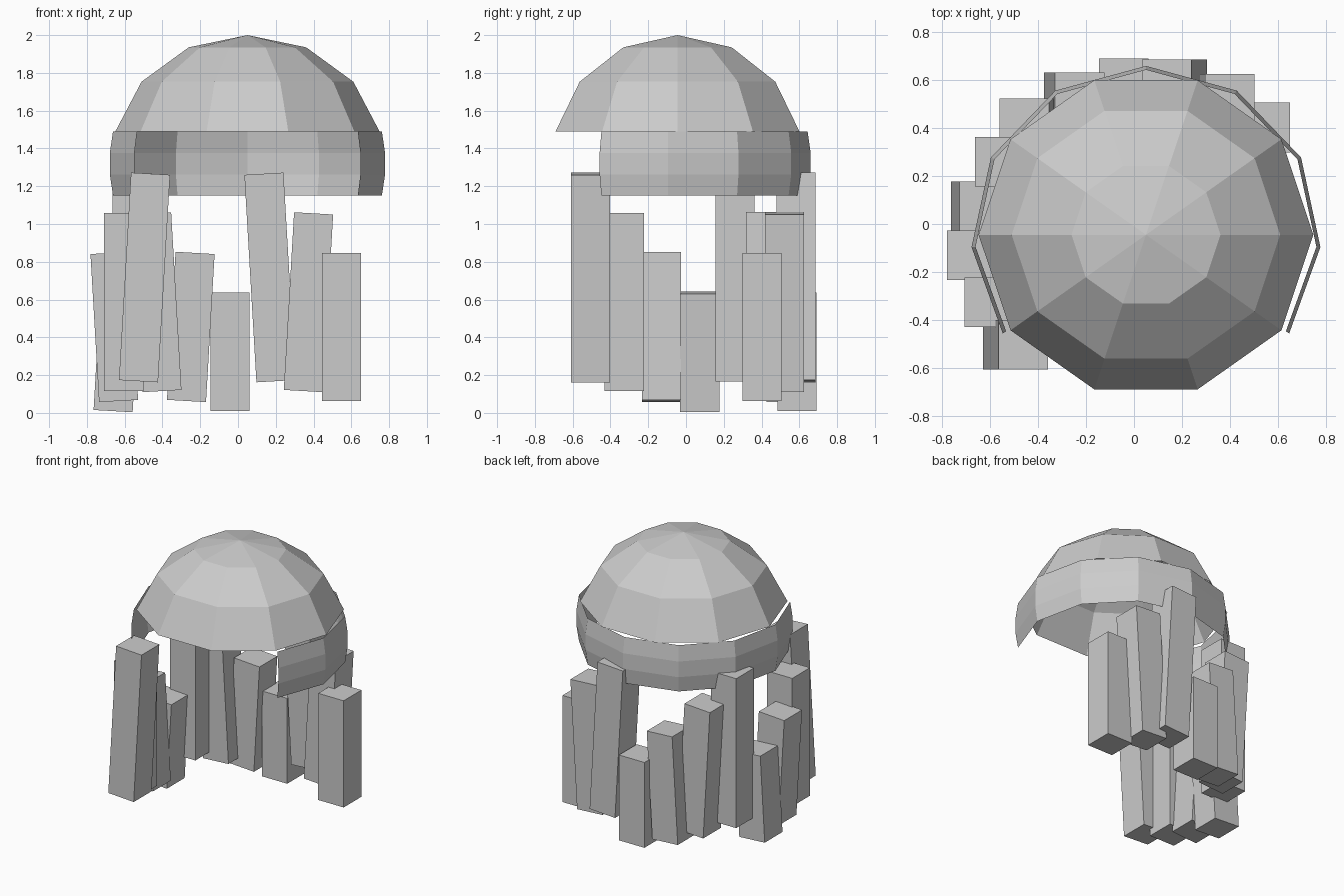
import bpy, bmesh
from math import sin, cos, pi, radians

if "Cube" in bpy.data.objects:
    bpy.data.objects.remove(bpy.data.objects["Cube"])


def lofted(name, rings, closed=False, apex=None):
    """Skin a stack of point rings with flat quads, optionally meeting at an apex."""
    bm = bmesh.new()
    rows = [[bm.verts.new(p) for p in ring] for ring in rings]
    n = len(rows[0])
    spans = range(n if closed else n - 1)
    for low, high in zip(rows, rows[1:]):
        for i in spans:
            j = (i + 1) % n
            bm.faces.new((low[i], low[j], high[j], high[i]))
    if apex:
        tip = bm.verts.new(apex)
        for i in spans:
            bm.faces.new((rows[-1][i], rows[-1][(i + 1) % n], tip))
    mesh = bpy.data.meshes.new(name)
    bm.to_mesh(mesh)
    bm.free()
    obj = bpy.data.objects.new(name, mesh)
    bpy.context.collection.objects.link(obj)
    return obj


# Ten-sided open dome cap
CX, CY = 0.05, -0.045
dome_rings = []
for k in (3, 2, 1):
    t = k * pi / 7
    dome_rings.append([(CX + 0.717 * sin(t) * cos(a * pi / 5),
                        CY + 0.696 * sin(t) * sin(a * pi / 5),
                        1.345 + 0.655 * cos(t)) for a in range(10)])
lofted("dome_cap", dome_rings, closed=True, apex=(CX, CY, 2.0))

# Bulging band wrapped round the back and sides, open at the front
band_rings = []
for z, s in ((1.15, 0.977), (1.262, 1.0), (1.377, 1.0), (1.49, 0.977)):
    ring = []
    for i in range(9):
        a = radians(-35 + i * 31.25)
        ring.append((CX + 0.73 * s * cos(a), -0.05 + 0.71 * s * sin(a), z))
    band_rings.append(ring)
lofted("back_band", band_rings)

# Hanging strands: four lengths and three tilts repeat along the arc
centres = [(-0.495, -0.505), (-0.605, -0.327), (-0.655, -0.13), (-0.643, 0.073),
           (-0.56, 0.26), (-0.43, 0.42), (-0.25, 0.53), (-0.042, 0.588),
           (0.169, 0.583), (0.373, 0.522), (0.547, 0.403)]
sizes = [(0.717, 1.10), (0.586, 0.942), (0.455, 0.785), (0.323, 0.628)]
for i, (x, y) in enumerate(centres):
    z, length = sizes[i % 4]
    tilt = (0.058, 0.0, -0.058)[i % 3]
    bpy.ops.mesh.primitive_cube_add(size=1, location=(x, y, z), rotation=(0, tilt, 0))
    strand = bpy.context.object
    strand.name = f"strand_{i + 1}"
    strand.scale = (0.207, 0.207, length)
